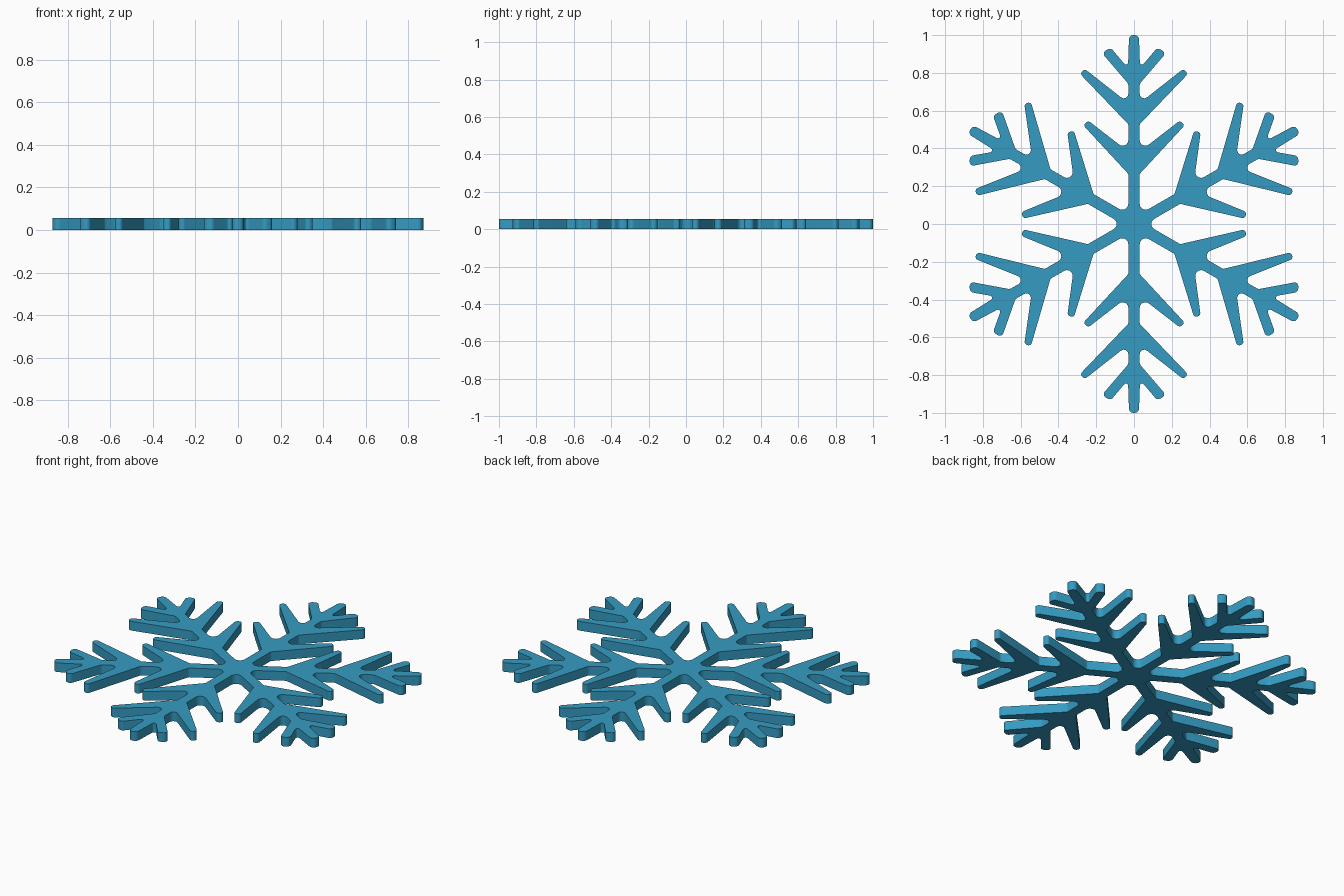
import bpy, bmesh, math
from mathutils import Vector, Matrix

if "Cube" in bpy.data.objects:
    bpy.data.objects.remove(bpy.data.objects["Cube"])

THICK = 0.055

# Right half of one arm, tip to hub: (x, y, corner radius)
HALF = [
    (0.026, 1.000, 0.024),
    (0.032, 0.825, 0.012),                             # notch below tip
    (0.122, 0.932, 0.022), (0.172, 0.908, 0.022),      # short twig
    (0.030, 0.742, 0.025), (0.030, 0.640, 0.030),
    (0.262, 0.822, 0.018), (0.286, 0.795, 0.018),      # long twig
    (0.030, 0.528, 0.015), (0.030, 0.383, 0.030),
    (0.242, 0.547, 0.018), (0.270, 0.524, 0.018),      # inner twig
    (0.030, 0.265, 0.015),
]
HUB = (0.030, 0.052, 0.032)                            # valley between arms


def fillet(points, steps=5):
    """Round every corner of a closed polygon of (Vector, radius)."""
    out = []
    n = len(points)
    for i, (p, r) in enumerate(points):
        a = points[i - 1][0] - p
        b = points[(i + 1) % n][0] - p
        half = a.angle(b) / 2
        cut = min(r / math.tan(half), a.length * 0.48, b.length * 0.48)
        r = cut * math.tan(half)
        a.normalize()
        b.normalize()
        centre = p + (a + b).normalized() * (r / math.sin(half))
        start, end = p + a * cut - centre, p + b * cut - centre
        sweep = start.angle_signed(end)                # clockwise positive
        for k in range(steps + 1):
            out.append(centre + Matrix.Rotation(-sweep * k / steps, 2) @ start)
    return out


# Whole outline: six mirrored arms, going clockwise
arm = [(-x, y, r) for x, y, r in reversed(HALF)] + HALF + [HUB]
outline = []
for i in range(6):
    turn = Matrix.Rotation(-i * math.pi / 3, 2)
    outline += [(turn @ Vector((x, y)), r) for x, y, r in arm]

# Flat plate extruded upwards
bm = bmesh.new()
face = bm.faces.new([bm.verts.new((p.x, p.y, 0)) for p in fillet(outline)])
top = bmesh.ops.extrude_face_region(bm, geom=[face])
bmesh.ops.translate(bm, vec=(0, 0, THICK),
                    verts=[v for v in top["geom"] if isinstance(v, bmesh.types.BMVert)])
bmesh.ops.recalc_face_normals(bm, faces=bm.faces)
mesh = bpy.data.meshes.new("snowflake")
bm.to_mesh(mesh)
bm.free()

flake = bpy.data.objects.new("snowflake", mesh)
bpy.context.collection.objects.link(flake)
ice = bpy.data.materials.new("ice_blue")
ice.diffuse_color = (0.035, 0.33, 0.54, 1)
ice.use_nodes = True
ice.node_tree.nodes["Principled BSDF"].inputs["Base Color"].default_value = ice.diffuse_color
mesh.materials.append(ice)

bpy.context.view_layer.objects.active = flake
flake.select_set(True)
bpy.ops.object.shade_smooth_by_angle(angle=math.radians(40))
